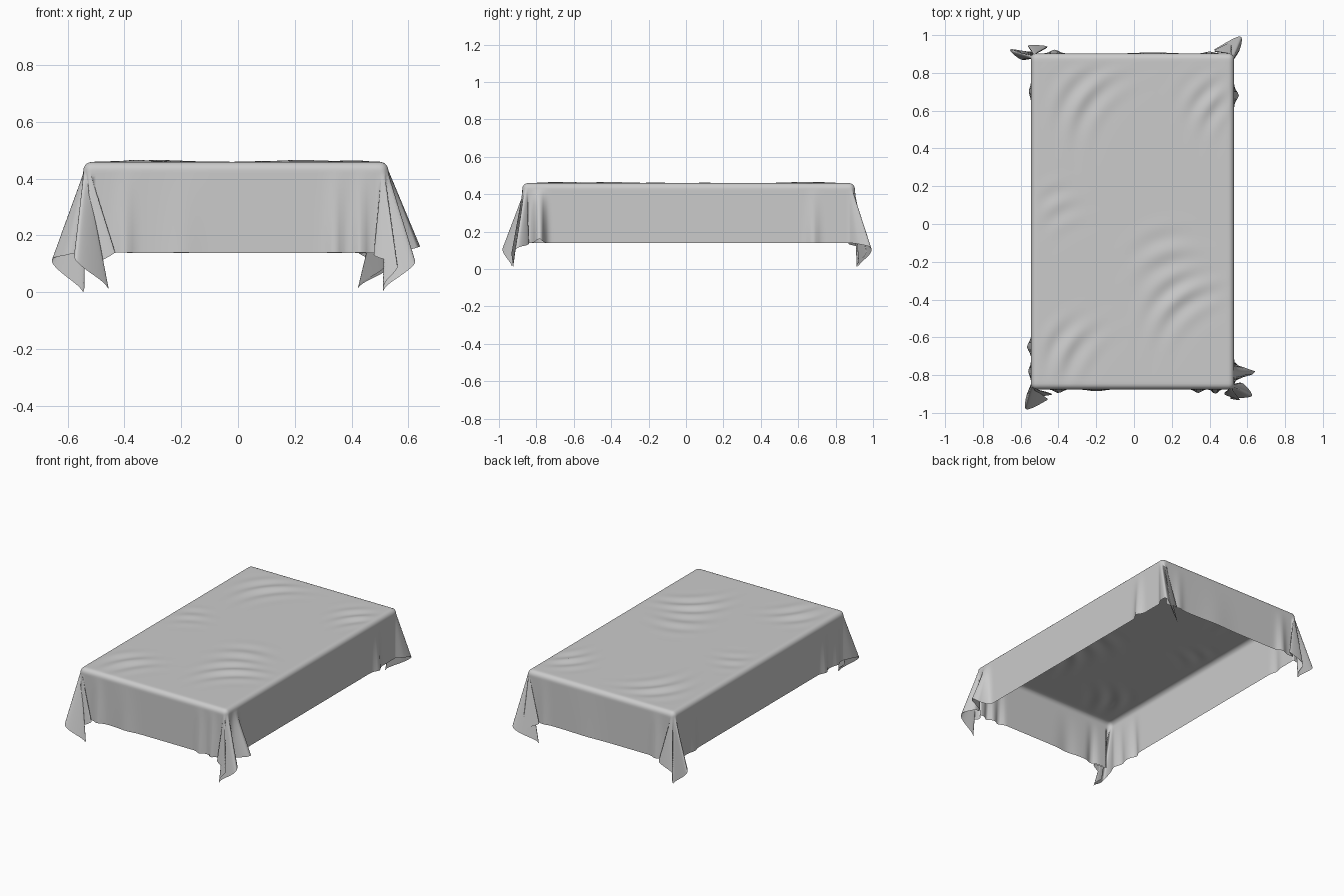
import bpy, bmesh, math
from mathutils import Vector

if "Cube" in bpy.data.objects:
    bpy.data.objects.remove(bpy.data.objects["Cube"])

X0, X1, Y0, Y1, TOP = -0.545, 0.53, -0.875, 0.903, 0.47   # tabletop footprint
R = 0.03                      # rounding of the draped edge
ARC = R * math.pi / 2
HANG = 0.29                   # straight drop below the rounded edge
DOWN = (0, 0, -1)

# Fan of cloth at each corner: hanging directions from the x side to the y side
FOLDS = {
    (-1, -1): [DOWN, (-.03, -.07, -.32), (-.03, -.125, -.33), (.08, -.065, -.42),
               (.02, -.05, -.38), (.10, -.03, -.32), DOWN],
    (1, -1): [DOWN, (.05, .01, -.32), (.10, -.05, -.33), (-.01, -.06, -.43),
              (.05, -.065, -.36), (-.03, -.03, -.32), DOWN],
    (1, 1): [DOWN, (.035, .05, -.32), (.035, .10, -.31), (-.10, .03, -.42),
             (0, .07, -.36), (-.09, .015, -.32), DOWN],
    (-1, 1): [DOWN, (-.06, -.01, -.32), (-.115, .035, -.32), (-.01, .02, -.44),
              (-.03, .05, -.36), (.07, .04, -.32), DOWN],
}
# Skirt ripples: side -> (position along the side, width, outward amount at the hem)
RIPPLES = {
    "right": [(-.785, .028, .115), (.68, .03, .025)],
    "left": [(-.65, .03, .022), (-.78, .03, .015), (.7, .03, .012)],
    "front": [(-.40, .03, .02), (-.2, .06, .01), (.34, .025, .02), (.43, .02, .025)],
    "back": [(-.42, .03, .02), (.1, .1, .006), (.4, .03, .01)],
}
# Shallow wrinkles on the top: centre, length direction (deg), length, wave length, height
WRINKLES = [(-.28, .66, 55, .17, .13, .007), (.22, -.40, 40, .17, .13, .007),
            (-.36, -.66, 60, .14, .13, .007), (.40, .64, 50, .12, .11, .006),
            (.15, -.15, 20, .14, .15, .004), (-.42, .1, 30, .1, .12, .003)]


def hang_dir(keys, t):
    """Smooth direction along the folded fan, t from 0 to 1."""
    n = len(keys) - 1
    i = min(int(t * n), n - 1)
    f = t * n - i
    p = [Vector(keys[max(0, min(n, j))]).normalized() for j in range(i - 1, i + 3)]
    v = 0.5 * (2 * p[1] + (p[2] - p[0]) * f + (2 * p[0] - 5 * p[1] + 4 * p[2] - p[3]) * f ** 2
               + (3 * p[1] - p[0] - 3 * p[2] + p[3]) * f ** 3)
    return v.normalized()


def drape(a, b):
    """Flat cloth point to draped position."""
    x = min(max(a, X0 + R), X1 - R)
    y = min(max(b, Y0 + R), Y1 - R)
    ox, oy = a - x, b - y
    r = math.hypot(ox, oy)
    if r < 1e-7:                                    # top surface
        z = TOP
        fade = min(1, min(x - X0, X1 - x, y - Y0, Y1 - y) / .1)
        for cx, cy, ang, length, wave, h in WRINKLES:
            c, s = math.cos(math.radians(ang)), math.sin(math.radians(ang))
            p = (x - cx) * c + (y - cy) * s
            q = (y - cy) * c - (x - cx) * s + 1.2 * p * p
            z += fade * h * math.exp(-(p / length) ** 2 - (q / .13) ** 2) * math.cos(q * 2 * math.pi / wave)
        return Vector((x, y, z))
    out = Vector((ox / r, oy / r, 0))
    ang = min(r, ARC) / R
    pos = Vector((x, y, TOP - R)) + out * R * math.sin(ang) + Vector((0, 0, R * math.cos(ang)))
    fall = max(0, r - ARC)
    if abs(ox) > 1e-7 and abs(oy) > 1e-7:           # corner fan
        keys = FOLDS[(1 if ox > 0 else -1, 1 if oy > 0 else -1)]
        return pos + hang_dir(keys, math.atan2(abs(oy), abs(ox)) / (math.pi / 2)) * fall
    if abs(ox) > 1e-7:                              # straight skirts
        side, along = ("right" if ox > 0 else "left"), y
    else:
        side, along = ("back" if oy > 0 else "front"), x
    push = sum(m * math.exp(-((along - c) / w) ** 2) for c, w, m in RIPPLES[side])
    push *= fall / HANG
    return pos + out * push + Vector((0, 0, -math.sqrt(max(0, fall ** 2 - push ** 2))))


def lines(lo, hi, n):
    """Grid lines across the cloth: overhang, top, overhang."""
    over = [ARC * i / 5 for i in range(1, 6)] + [ARC + HANG * i / 30 for i in range(1, 31)]
    lo, hi = lo + R, hi - R
    return [lo - d for d in reversed(over)] + [lo + (hi - lo) * i / n for i in range(n + 1)] + [hi + d for d in over]


# Tablecloth sheet
us, vs = lines(X0, X1, 64), lines(Y0, Y1, 106)
bm = bmesh.new()
grid = [[bm.verts.new(drape(u, v)) for u in us] for v in vs]
for j in range(len(vs) - 1):
    for i in range(len(us) - 1):
        bm.faces.new((grid[j][i], grid[j][i + 1], grid[j + 1][i + 1], grid[j + 1][i])).smooth = True
# rest the lowest corner on the floor
low = min(v.co.z for v in bm.verts)
bmesh.ops.translate(bm, verts=bm.verts, vec=(0, 0, -low))
mesh = bpy.data.meshes.new("tablecloth")
bm.to_mesh(mesh)
bm.free()
cloth = bpy.data.objects.new("tablecloth", mesh)
bpy.context.collection.objects.link(cloth)
grey = bpy.data.materials.new("light grey cloth")
grey.diffuse_color = (0.6, 0.6, 0.6, 1)
grey.use_nodes = True
grey.node_tree.nodes["Principled BSDF"].inputs["Base Color"].default_value = grey.diffuse_color
mesh.materials.append(grey)
